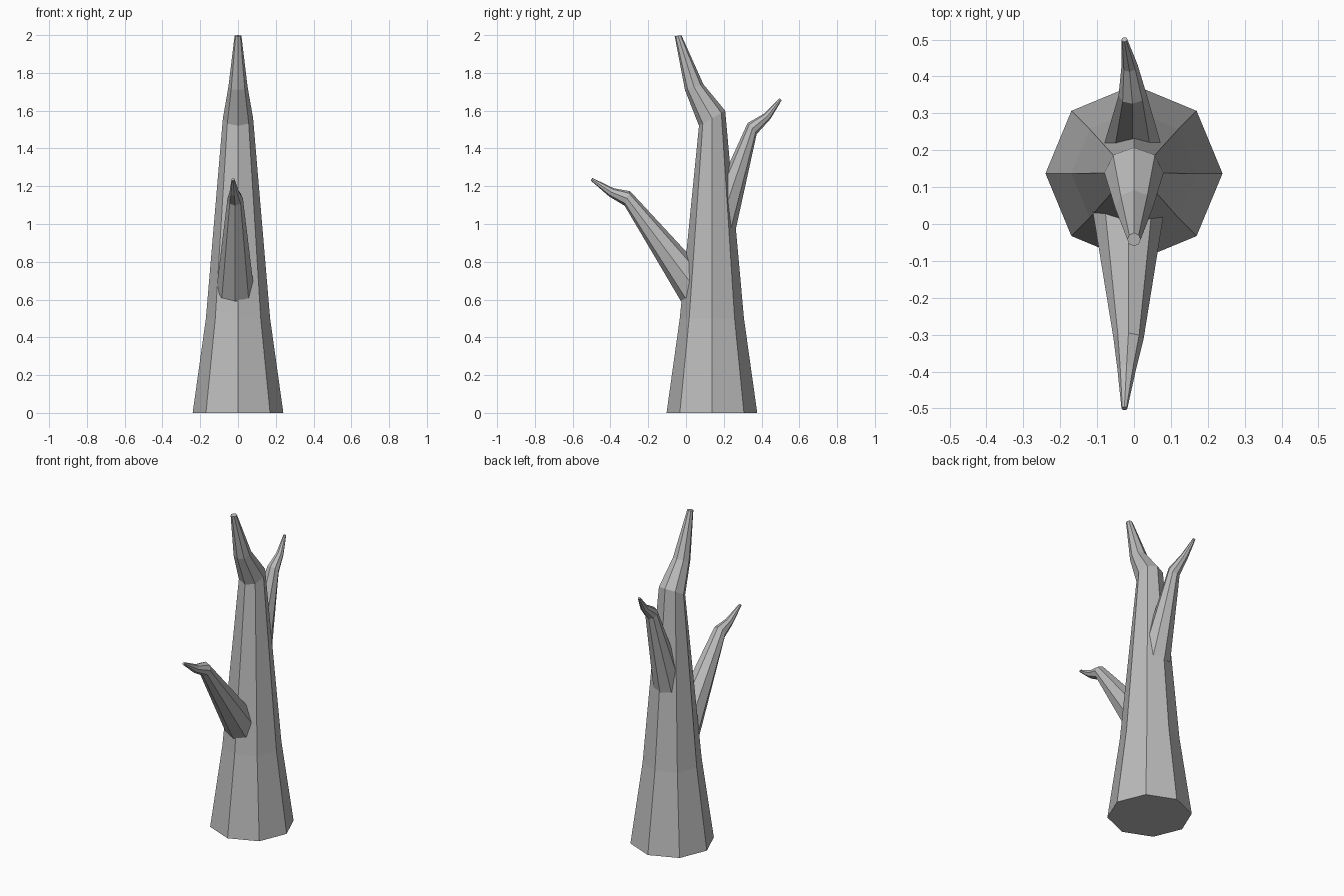
import bpy
import bmesh
from math import cos, sin, tau
from mathutils import Vector

cube = bpy.data.objects.get("Cube")
if cube:
    bpy.data.objects.remove(cube, do_unlink=True)

GREY = (0.5, 0.5, 0.5, 1.0)
bark = bpy.data.materials.new("grey_bark")
bark.use_nodes = True
bark.diffuse_color = GREY
bark.node_tree.nodes["Principled BSDF"].inputs["Base Color"].default_value = GREY

SIDES = 8


def limb(name, path, tip_dir=None):
    """Tapered faceted limb; each ring (x, y, z, radius) faces the next one."""
    bm = bmesh.new()
    points = [Vector(p[:3]) for p in path]
    rings = []
    for i, (centre, p) in enumerate(zip(points, path)):
        if i + 1 < len(points):
            axis = points[i + 1] - centre
        else:
            axis = Vector(tip_dir) if tip_dir else centre - points[i - 1]
        axis.normalize()
        v = axis.cross(Vector((1, 0, 0))).normalized()
        u = v.cross(axis)
        rings.append([bm.verts.new(centre + p[3] * (u * cos(tau * k / SIDES) + v * sin(tau * k / SIDES)))
                      for k in range(SIDES)])
    # side strips
    for low, high in zip(rings, rings[1:]):
        for k in range(SIDES):
            n = (k + 1) % SIDES
            bm.faces.new((low[k], low[n], high[n], high[k]))
    # end caps
    bm.faces.new(rings[0][::-1])
    bm.faces.new(rings[-1])
    bmesh.ops.recalc_face_normals(bm, faces=bm.faces)
    mesh = bpy.data.meshes.new(name)
    bm.to_mesh(mesh)
    bm.free()
    mesh.materials.append(bark)
    obj = bpy.data.objects.new(name, mesh)
    bpy.context.collection.objects.link(obj)
    return obj


# Trunk: wide foot, long taper, top bending forward
limb("trunk", [
    (0, 0.137, 0, 0.24),
    (0, 0.137, 0.5, 0.17),
    (0, 0.138, 1.56, 0.08),
    (0, 0.043, 1.725, 0.051),
    (0, -0.042, 1.997, 0.018),
], tip_dir=(0, -0.15, 1))

# Lower branch reaching forward
limb("front_branch", [
    (-0.015, 0.054, 0.65, 0.1),
    (-0.015, -0.31, 1.135, 0.041),
    (-0.02, -0.395, 1.168, 0.025),
    (-0.026, -0.5, 1.237, 0.008),
])

# Upper branch reaching backward
limb("back_branch", [
    (-0.004, 0.18, 1.0, 0.088),
    (-0.004, 0.35, 1.505, 0.038),
    (-0.012, 0.43, 1.57, 0.022),
    (-0.026, 0.5, 1.66, 0.008),
])
